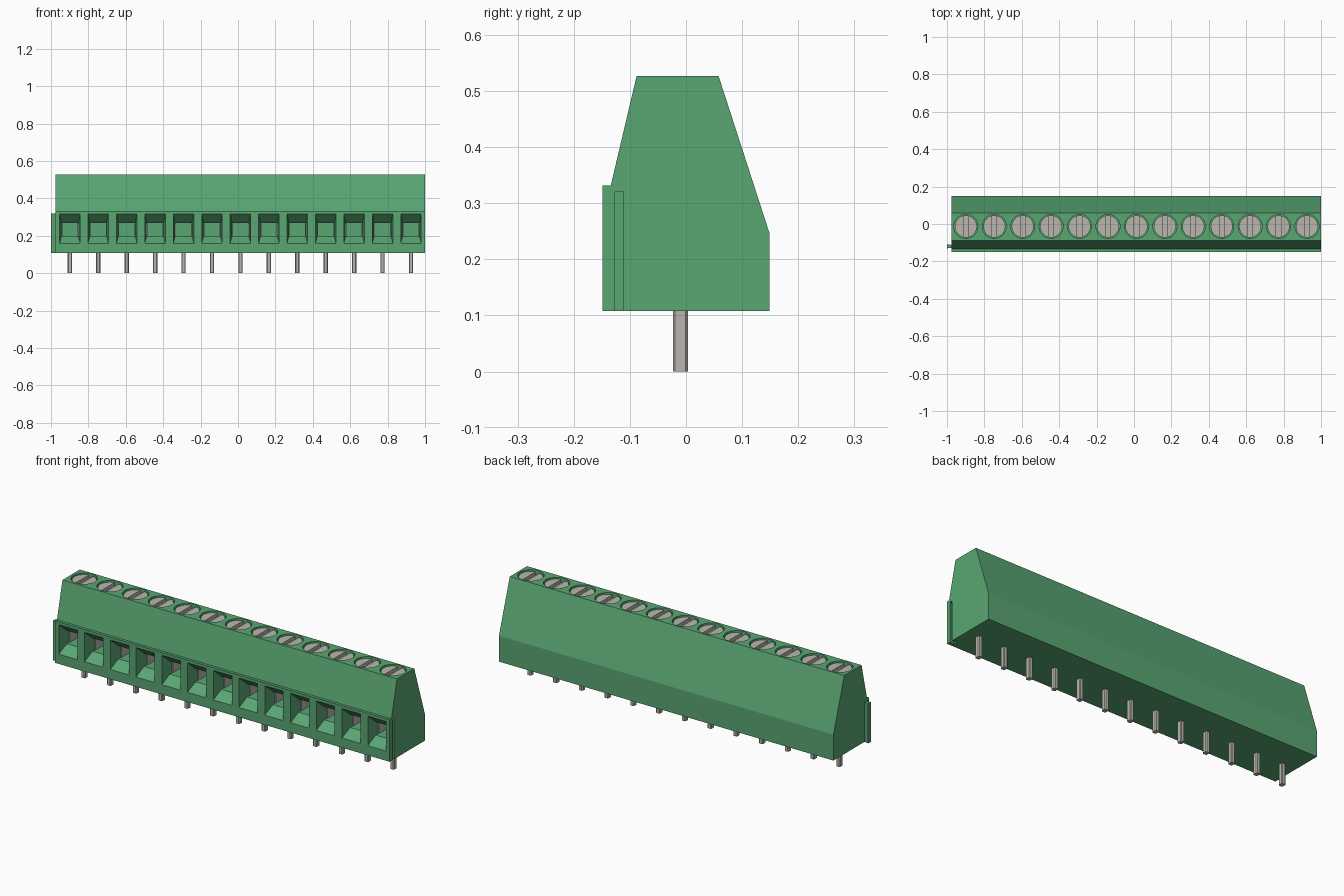
import bpy, bmesh, math
from mathutils import Matrix

if "Cube" in bpy.data.objects:
    bpy.data.objects.remove(bpy.data.objects["Cube"], do_unlink=True)

POLES, PITCH = 13, 0.152
X0, X1 = -0.975, 1.0
CENTRES = [X0 + PITCH * (i + 0.5) for i in range(POLES)]
SCREW_Y, TOP = -0.013, 0.527


def material(name, rgb):
    m = bpy.data.materials.new(name)
    m.use_nodes = True
    m.diffuse_color = (*rgb, 1)
    m.node_tree.nodes["Principled BSDF"].inputs["Base Color"].default_value = (*rgb, 1)
    return m


GREEN = material("green plastic", (0.10, 0.38, 0.17))
METAL = material("grey metal", (0.48, 0.47, 0.42))


def finish(bm, name, mat):
    bmesh.ops.recalc_face_normals(bm, faces=bm.faces)
    me = bpy.data.meshes.new(name)
    bm.to_mesh(me)
    bm.free()
    me.materials.append(mat)
    ob = bpy.data.objects.new(name, me)
    bpy.context.collection.objects.link(ob)
    return ob


def loft(bm, rings):
    """Skin a closed solid through rings of equal point count."""
    rings = [[bm.verts.new(p) for p in r] for r in rings]
    n = len(rings[0])
    for a, b in zip(rings, rings[1:]):
        for i in range(n):
            j = (i + 1) % n
            bm.faces.new((a[i], a[j], b[j], b[i]))
    bm.faces.new(rings[0])
    bm.faces.new(rings[-1])


def box(bm, x0, x1, y0, y1, z0, z1):
    loft(bm, [[(x0, y0, z), (x1, y0, z), (x1, y1, z), (x0, y1, z)] for z in (z0, z1)])


def rect_xz(x, half, y, z0, z1):
    return [(x - half, y, z0), (x + half, y, z0), (x + half, y, z1), (x - half, y, z1)]


def cylinder(bm, x, y, z0, z1, r, n=32):
    bmesh.ops.create_cone(bm, cap_ends=True, segments=n, radius1=r, radius2=r,
                          depth=z1 - z0, matrix=Matrix.Translation((x, y, (z0 + z1) / 2)))


def dovetail(bm, x_a, x_b, half_a, half_b, z0, z1):
    y = -0.1195
    loft(bm, [[(x_a, y - half_a, z), (x_b, y - half_b, z),
               (x_b, y + half_b, z), (x_a, y + half_a, z)] for z in (z0, z1)])


def cut(ob, cutter):
    mod = ob.modifiers.new("cut", 'BOOLEAN')
    mod.operation = 'DIFFERENCE'
    mod.solver = 'EXACT'
    mod.object = cutter
    bpy.context.view_layer.objects.active = ob
    bpy.ops.object.modifier_apply(modifier=mod.name)
    bpy.data.objects.remove(cutter, do_unlink=True)


# Housing: one side profile swept along x
profile = [(-0.149, 0.108), (0.149, 0.108), (0.149, 0.246), (0.058, TOP),
           (-0.088, TOP), (-0.134, 0.332), (-0.149, 0.332)]
bm = bmesh.new()
loft(bm, [[(x, y, z) for y, z in profile] for x in (X0, X1)])
housing = finish(bm, "housing", GREEN)

# Wire funnels, screw wells and the end groove are cut from the housing
bm = bmesh.new()
for x in CENTRES:
    loft(bm, [rect_xz(x, 0.0555, -0.16, 0.157, 0.320),
              rect_xz(x, 0.0545, -0.149, 0.160, 0.317),
              rect_xz(x, 0.045, -0.095, 0.198, 0.268),
              rect_xz(x, 0.045, 0.06, 0.198, 0.268)])
    cylinder(bm, x, SCREW_Y, 0.47, 0.56, 0.064)
dovetail(bm, 0.976, 1.002, 0.012, 0.0075, 0.09, 0.32)
cut(housing, finish(bm, "housing_cutter", GREEN))

# Dovetail rail on the other end
bm = bmesh.new()
dovetail(bm, -1.0, X0 + 0.001, 0.011, 0.0075, 0.108, 0.32)
finish(bm, "end_rail", GREEN)

# Slotted clamp screws
bm = bmesh.new()
for x in CENTRES:
    cylinder(bm, x, SCREW_Y, 0.46, 0.52, 0.059)
screws = finish(bm, "clamp_screws", METAL)
bm = bmesh.new()
for x in CENTRES:
    box(bm, x - 0.013, x + 0.013, SCREW_Y - 0.08, SCREW_Y + 0.08, 0.503, 0.54)
cut(screws, finish(bm, "slot_cutter", METAL))

# Metal cage walls lining each wire opening
bm = bmesh.new()
for x in CENTRES:
    for s in (-1, 1):
        a, b = sorted((x + s * 0.0405, x + s * 0.0455))
        box(bm, a, b, -0.075, 0.055, 0.199, 0.267)
finish(bm, "wire_cages", METAL)

# Solder pins with chamfered corners
bm = bmesh.new()
hx, hy, c = 0.0115, 0.0135, 0.004
for x in CENTRES:
    corners = [(-hx + c, -hy), (hx - c, -hy), (hx, -hy + c), (hx, hy - c),
               (hx - c, hy), (-hx + c, hy), (-hx, hy - c), (-hx, -hy + c)]
    loft(bm, [[(x + u, -0.01 + v, z) for u, v in corners] for z in (0.0, 0.115)])
finish(bm, "solder_pins", METAL)

# Smooth the round walls, keep hard edges
for ob in (housing, screws):
    bpy.ops.object.select_all(action='DESELECT')
    ob.select_set(True)
    bpy.context.view_layer.objects.active = ob
    bpy.ops.object.shade_smooth_by_angle(angle=math.radians(15))
